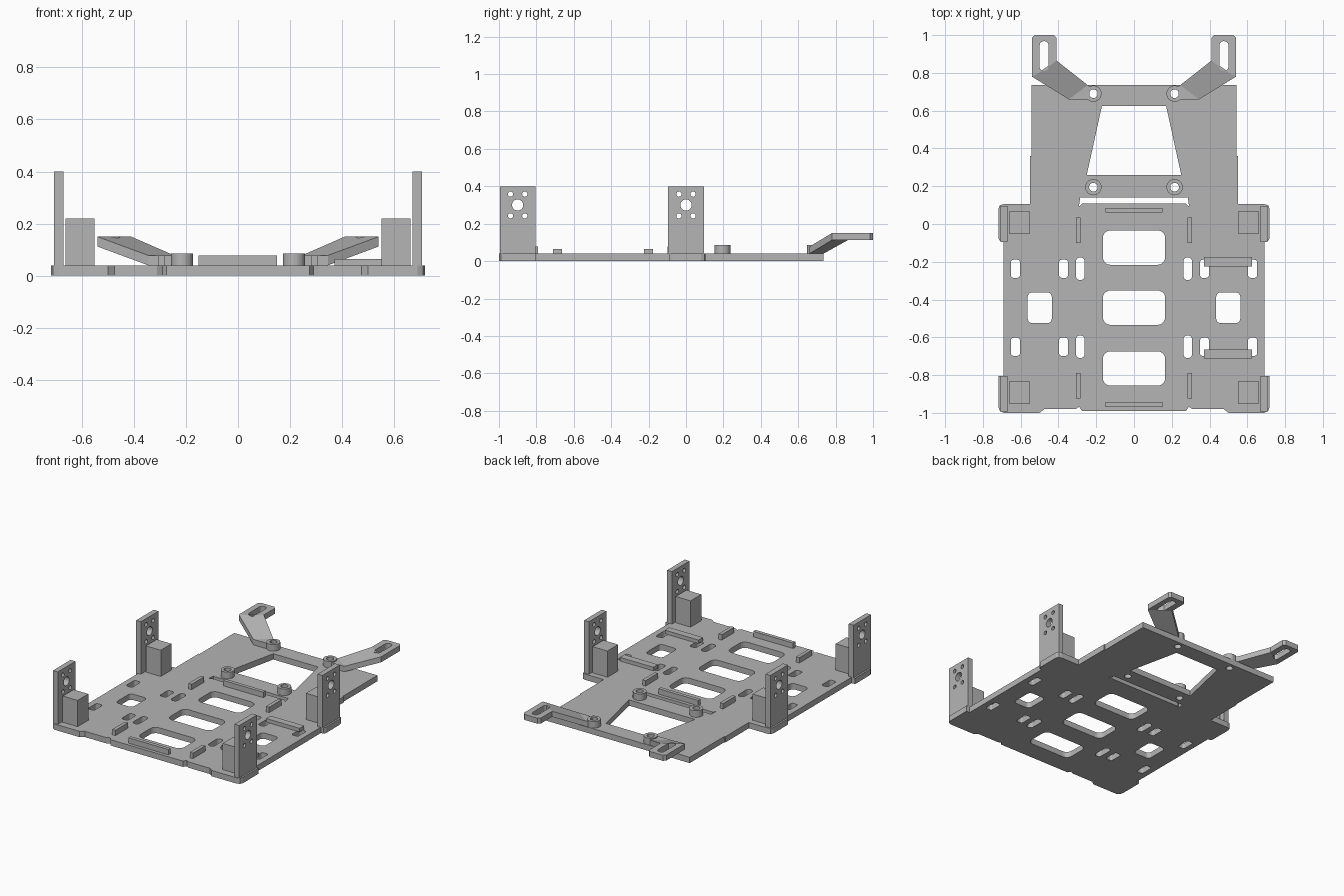
import bpy, bmesh
from math import cos, sin, pi
from mathutils import Matrix

if "Cube" in bpy.data.objects:
    bpy.data.objects.remove(bpy.data.objects["Cube"])

GREY = (0.46, 0.46, 0.46, 1)
mat = bpy.data.materials.new("plain grey")
mat.use_nodes = True
mat.diffuse_color = GREY
mat.node_tree.nodes["Principled BSDF"].inputs["Base Color"].default_value = GREY

T = 0.04  # plate thickness


def finish(name, mesh):
    """Clean a mesh, colour it and put it in the scene."""
    bm = bmesh.new()
    bm.from_mesh(mesh)
    bmesh.ops.remove_doubles(bm, verts=bm.verts, dist=1e-5)
    bmesh.ops.recalc_face_normals(bm, faces=bm.faces)
    for f in bm.faces:
        f.smooth = False
    bm.to_mesh(mesh)
    bm.free()
    mesh.materials.clear()
    mesh.materials.append(mat)
    ob = bpy.data.objects.new(name, mesh)
    bpy.context.collection.objects.link(ob)
    return ob


def prism(name, loops, z0, z1, matrix=None):
    """Extrude an outline with holes (first loop is the outside)."""
    cu = bpy.data.curves.new(name + "_profile", "CURVE")
    cu.dimensions = "2D"
    cu.fill_mode = "BOTH"
    cu.extrude = (z1 - z0) / 2
    for pts in loops:
        sp = cu.splines.new("POLY")
        sp.points.add(len(pts) - 1)
        for p, (x, y) in zip(sp.points, pts):
            p.co = (x, y, 0, 1)
        sp.use_cyclic_u = True
    tmp = bpy.data.objects.new(name + "_profile", cu)
    bpy.context.collection.objects.link(tmp)
    deps = bpy.context.evaluated_depsgraph_get()
    mesh = bpy.data.meshes.new_from_object(tmp.evaluated_get(deps))
    bpy.data.objects.remove(tmp)
    mesh.transform(Matrix.Translation((0, 0, (z0 + z1) / 2)))
    if matrix:
        mesh.transform(matrix)
    return finish(name, mesh)


def rrect(x0, x1, y0, y1, r=0.0, n=5):
    """Rectangle with rounded corners."""
    if r == 0:
        return [(x0, y0), (x1, y0), (x1, y1), (x0, y1)]
    corners = [(x1 - r, y1 - r), (x0 + r, y1 - r), (x0 + r, y0 + r), (x1 - r, y0 + r)]
    return [(cx + r * cos((q + i / n) * pi / 2), cy + r * sin((q + i / n) * pi / 2))
            for q, (cx, cy) in enumerate(corners) for i in range(n + 1)]


def circle(x, y, r, n=24):
    return [(x + r * cos(2 * pi * i / n), y + r * sin(2 * pi * i / n)) for i in range(n)]


def flip(pts):
    return [(-x, y) for x, y in reversed(pts)]


def box(name, x0, x1, y0, y1, z1):
    prism(name, [rrect(x0, x1, y0, y1)], T, z1)


# Base plate with all its cut-outs
half = [(0.275, -0.99), (0.29, -0.968), (0.31, -0.98), (0.475, -0.98), (0.5, -1),
        (0.69, -1), (0.71, -0.99), (0.718, -0.97), (0.718, -0.805), (0.692, -0.805),
        (0.692, -0.09), (0.71, -0.09), (0.718, -0.075), (0.718, 0.08), (0.71, 0.1),
        (0.69, 0.105), (0.55, 0.105), (0.55, 0.36), (0.543, 0.36), (0.543, 0.735)]
loops = [half + flip(half)]
loops.append([(-0.17, 0.625), (0.17, 0.625), (0.25, 0.26), (-0.25, 0.26)])
slit = [(0.275, 0.108), (0.292, 0.092), (0.285, 0.14)]
loops.append(slit + flip(slit))
for y in (-0.125, -0.443, -0.765):
    loops.append(rrect(-0.165, 0.165, y - 0.091, y + 0.091, 0.04))
side_holes = [rrect(0.435, 0.563, -0.525, -0.362, 0.025)]
for y in (-0.237, -0.65):
    side_holes.append(rrect(0.262, 0.308, y - 0.06, y + 0.06, 0.022))
    for x in (0.373, 0.628):
        side_holes.append(rrect(x - 0.024, x + 0.024, y - 0.048, y + 0.048, 0.015))
bosses = [(0.215, 0.69), (0.215, 0.195)]
for x, y in bosses:
    side_holes.append(circle(x, y, 0.023))
for h in side_holes:
    loops += [h, flip(h)]
prism("base_plate", loops, 0, T)

# Front and rear battery rails, and blocks on the left half
box("rear_rail", -0.152, 0.15, 0.06, 0.085, 0.077)
box("front_rail", -0.152, 0.15, -0.968, -0.943, 0.077)
for y in (-0.2, -0.688):
    box("cross_rail", 0.37, 0.625, y - 0.024, y + 0.024, 0.065)

UPRIGHT = Matrix(((0, 0, 1, 0), (1, 0, 0, 0), (0, 1, 0, 0), (0, 0, 0, 1)))

for s, side in ((1, "left"), (-1, "right")):
    def span(a, b):
        return sorted((s * a, s * b))

    # Side rails
    for y0, y1 in ((-0.1, 0.035), (-0.925, -0.79)):
        box(side + "_side_rail", *span(0.282, 0.306), y0, y1, 0.077)

    # Motor brackets with bolt holes, each with a support block
    for end, yc in (("rear", 0.0), ("front", -0.9)):
        holes = [circle(yc, 0.3, 0.03)]
        for dy in (-0.038, 0.038):
            for dz in (-0.058, 0.058):
                holes.append(circle(yc + dy, 0.3 + dz, 0.014, 16))
        prism(f"{side}_{end}_motor_bracket",
              [rrect(yc - 0.095, yc + 0.095, T, 0.4)] + holes, *span(0.67, 0.706), UPRIGHT)
        by = yc + 0.007
        box(f"{side}_{end}_support_block", *span(0.55, 0.663), by - 0.058, by + 0.058, 0.22)

    # Ring bosses
    for x, y in bosses:
        prism(side + "_boss", [circle(s * x, y, 0.043), circle(s * x, y, 0.023)], T, 0.085)

    # Arm tip: raised flat pad with a slot
    tip = [(0.54, 0.78), (0.54, 0.985), (0.525, 1), (0.425, 1), (0.41, 0.985), (0.41, 0.865)]
    slot = rrect(0.452, 0.5, 0.81, 0.968, 0.023)
    prism(side + "_arm_tip", [[(s * x, y) for x, y in p] for p in (tip, slot)], 0.112, 0.15)

    # Sloping arm lofted from the tip down to the foot beside the boss
    sections = [((0.54, 0.78), (0.41, 0.865), 0.112), ((0.345, 0.66), (0.245, 0.735), T),
                ((0.235, 0.66), (0.235, 0.728), T)]
    bm = bmesh.new()
    rings = []
    for a, b, z in sections:
        rings.append([bm.verts.new((s * x, y, z + dz)) for (x, y), dz in
                      ((a, 0), (b, 0), (b, 0.038), (a, 0.038))])
    for r0, r1 in zip(rings, rings[1:]):
        for i in range(4):
            j = (i + 1) % 4
            bm.faces.new((r0[i], r0[j], r1[j], r1[i]))
    bm.faces.new(rings[0])
    bm.faces.new(rings[-1])
    mesh = bpy.data.meshes.new(side + "_arm")
    bm.to_mesh(mesh)
    bm.free()
    finish(side + "_arm", mesh)
